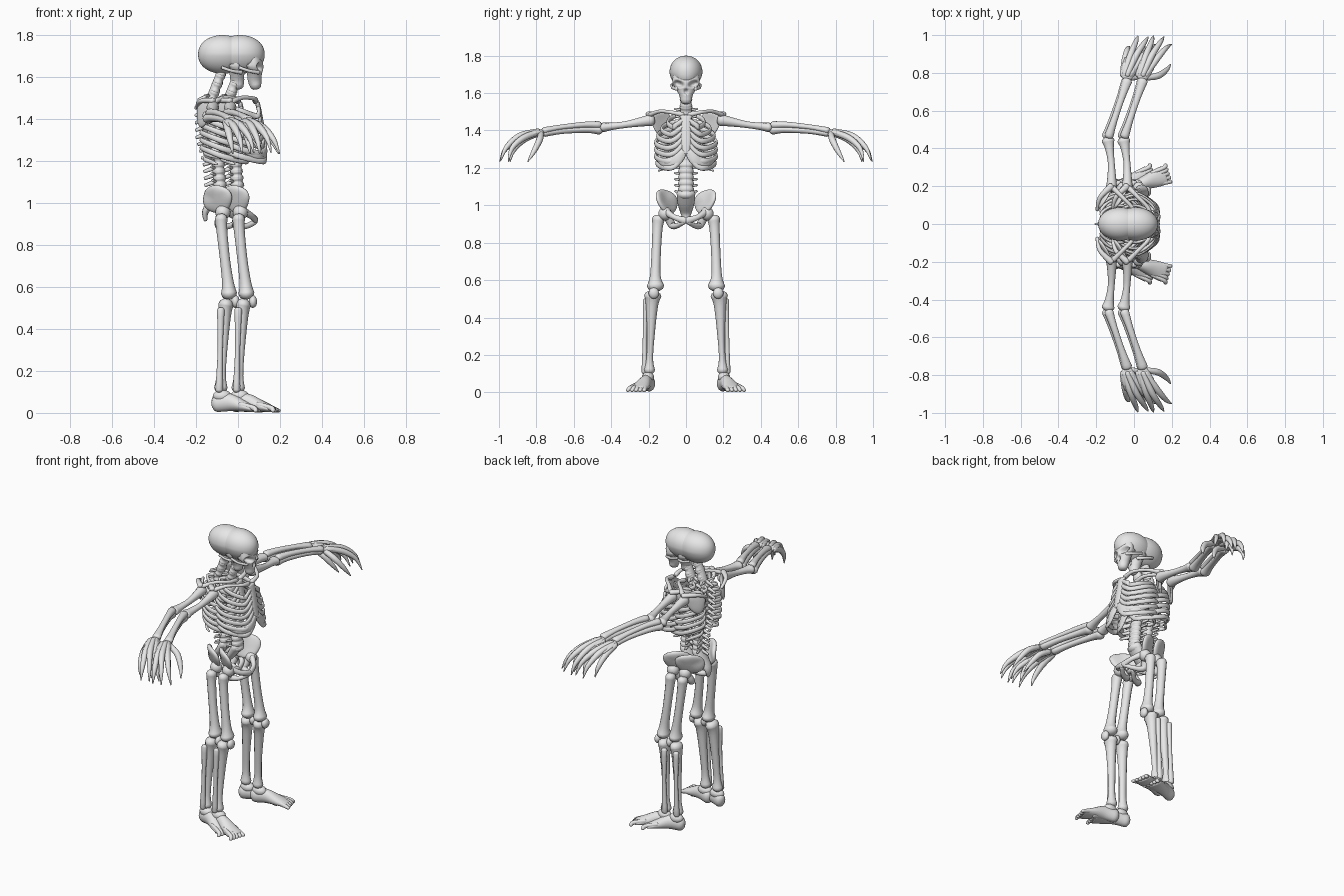
import bpy, bmesh, math
from mathutils import Vector

bone = bpy.data.materials.new("bone_grey")
bone.diffuse_color = (0.8, 0.8, 0.8, 1)
X, Y, Z = Vector((1, 0, 0)), Vector((0, 1, 0)), Vector((0, 0, 1))
OFFSET = 0.083          # every bone is repeated once, set forward by this much


def finish(name, bm, mirror=True, mods=()):
    """Turn a bmesh into a smooth object with mirrored side and forward copy."""
    bmesh.ops.recalc_face_normals(bm, faces=bm.faces)
    me = bpy.data.meshes.new(name)
    bm.to_mesh(me)
    bm.free()
    me.materials.append(bone)
    for p in me.polygons:
        p.use_smooth = True
    ob = bpy.data.objects.new(name, me)
    bpy.context.collection.objects.link(ob)
    for kind, props in mods:
        m = ob.modifiers.new(kind.title(), kind)
        for k, v in props.items():
            setattr(m, k, v)
    if mirror:
        m = ob.modifiers.new("Mirror", 'MIRROR')
        m.use_axis = (False, True, False)
        m.use_mirror_merge = False
    m = ob.modifiers.new("Forward copy", 'ARRAY')
    m.use_relative_offset = False
    m.use_constant_offset = True
    m.constant_offset_displace = (OFFSET, 0, 0)
    m.count = 2
    return ob


def loft(bm, pts, ref=Z, segs=12, steps=4):
    """Smooth bone through (x, y, z, ra, rb); ra lies along ref, rb across it."""
    n, path = len(pts), []
    for i in range(n - 1):
        q = [pts[max(i - 1, 0)], pts[i], pts[i + 1], pts[min(i + 2, n - 1)]]
        for s in range(steps + (i == n - 2)):
            t = s / steps
            path.append([0.5 * (2 * b + (c - a) * t + (2 * a - 5 * b + 4 * c - d) * t * t
                                + (3 * b - a - 3 * c + d) * t ** 3) for a, b, c, d in zip(*q)])
    P = [Vector(p[:3]) for p in path]
    rings = []

    def ring(c, t, ra, rb):
        b = t.cross(ref).normalized()
        a = b.cross(t).normalized()
        rings.append([bm.verts.new(c + a * ra * math.cos(w) + b * rb * math.sin(w))
                      for w in (2 * math.pi * k / segs for k in range(segs))])

    caps = ((0.75, 0.45), (0.45, 0.85))
    last = len(P) - 1
    for i, c in enumerate(P):
        t = (P[min(i + 1, last)] - P[max(i - 1, 0)]).normalized()
        ra, rb = path[i][3:]
        if i == 0:
            for o, k in caps:
                ring(c - t * o * min(ra, rb), t, ra * k, rb * k)
        ring(c, t, ra, rb)
        if i == last:
            for o, k in reversed(caps):
                ring(c + t * o * min(ra, rb), t, ra * k, rb * k)
    for r0, r1 in zip(rings, rings[1:]):
        for k in range(segs):
            bm.faces.new((r0[k], r0[(k + 1) % segs], r1[(k + 1) % segs], r1[k]))
    bm.faces.new(rings[0])
    bm.faces.new(rings[-1])


def bone_part(name, paths, ref=Z, mirror=True, **kw):
    bm = bmesh.new()
    for p in paths:
        loft(bm, p, ref, **kw)
    return finish(name, bm, mirror)


def ball(name, c, r, mirror=True):
    bm = bmesh.new()
    bmesh.ops.create_uvsphere(bm, u_segments=16, v_segments=10, radius=1)
    for v in bm.verts:
        v.co = Vector(c) + Vector(a * b for a, b in zip(v.co, r))
    return finish(name, bm, mirror)


def plate(name, outline, centre, thick):
    """Dished plate: outline fanned around a centre, thickened and rounded."""
    bm = bmesh.new()
    c = bm.verts.new(centre)
    vs = [bm.verts.new(p) for p in outline]
    for i, v in enumerate(vs):
        bm.faces.new((c, v, vs[(i + 1) % len(vs)]))
    return finish(name, bm, True, (('SOLIDIFY', {"thickness": thick, "offset": 0}),
                                   ('SUBSURF', {"levels": 2, "render_levels": 2})))


# Skull: cranium and face, both dented with the same eye and nose hollows
def hollow(bm):
    for v in bm.verts:
        if v.co.x > -0.03:
            y, z = abs(v.co.y), v.co.z
            eye = math.hypot((y - 0.04) / 0.029, (z - 1.648 - 0.25 * (y - 0.04)) / 0.02)
            nose = math.hypot(y / 0.012, (z - 1.607) / 0.018)
            for d, depth in ((eye, 0.04), (nose, 0.02)):
                if d < 1:
                    v.co.x -= depth * min(1, 2 * (1 - d))


bm = bmesh.new()
bmesh.ops.create_uvsphere(bm, u_segments=64, v_segments=48, radius=1)
for v in bm.verts:
    u = v.co.copy()
    u.z = math.copysign(abs(u.z) ** 0.9, u.z)
    pinch = 1 - 0.18 * max(0, -u.z)
    v.co = (-0.073 + 0.117 * u.x, 0.088 * u.y * pinch, 1.708 + 0.092 * u.z)
hollow(bm)
finish("cranium", bm, False)

bm = bmesh.new()
loft(bm, [(-0.012, 0, 1.69, 0.04, 0.07), (-0.005, 0, 1.65, 0.043, 0.072), (-0.004, 0, 1.615, 0.036, 0.05),
          (-0.003, 0, 1.585, 0.033, 0.035), (0.0, 0, 1.562, 0.028, 0.03)], X, segs=48, steps=8)
hollow(bm)
finish("face", bm, False)
bone_part("cheekbone", [[(0.015, 0.05, 1.622, 0.01, 0.008), (-0.03, 0.074, 1.63, 0.008, 0.006),
                         (-0.075, 0.076, 1.645, 0.008, 0.006)]])

# Spine: stacked vertebrae with spurs at the back
spine = [(-0.085, 1.07), (-0.095, 1.2), (-0.13, 1.33), (-0.135, 1.47), (-0.075, 1.63)]
bodies, spurs, wings = [], [], []
for i in range(17):
    f = i / 16 * 3.999
    k, t = int(f), f % 1
    (x0, z0), (x1, z1) = spine[k], spine[k + 1]
    x, z = x0 + (x1 - x0) * t, z0 + (z1 - z0) * t
    w = 0.044 - 0.011 * i / 16
    dx, dz = (x1 - x0) * 0.09, (z1 - z0) * 0.09
    bodies.append([(x - dx, 0, z - dz, w * 0.75, w), (x, 0, z, w * 0.6, w * 0.82),
                   (x + dx, 0, z + dz, w * 0.75, w)])
    if i < 14:
        spurs.append([(x - 0.02, 0, z, 0.012, 0.009), (x - 0.068, 0, z - 0.018, 0.008, 0.006)])
        wings.append([(x - 0.02, 0.02, z, 0.008, 0.008), (x - 0.035, 0.058, z + 0.005, 0.006, 0.006)])
bone_part("vertebrae", bodies, X, False, steps=2)
bone_part("spine_cord", [[(x, 0, z, 0.022, 0.027) for x, z in spine]], X, False)
bone_part("vertebra_spurs", spurs, Z, False, segs=8, steps=1)
bone_part("vertebra_wings", wings, Z, True, segs=8, steps=1)

# Rib cage
ribs = []
for i, w in enumerate((0.6, 0.8, 0.93, 1, 1, 1, 0.96)):
    z = 1.485 - 0.036 * i
    fx = 0.004 + 0.005 * i
    ribs.append([(-0.145, 0.02, z, 0.01, 0.008), (-0.175, 0.085 * w, z - 0.005, 0.012, 0.008),
                 (-0.13, 0.148 * w, z - 0.025, 0.013, 0.008), (-0.06, 0.16 * w, z - 0.05, 0.014, 0.008),
                 (fx - 0.005, 0.11 * w, z - 0.07, 0.014, 0.008), (fx + 0.012, 0.06, z - 0.06, 0.014, 0.009),
                 (fx + 0.01, 0.015, z - 0.03 + 0.004 * i, 0.012, 0.009)])
for i in range(2):      # floating ribs
    z = 1.245 - 0.03 * i
    ribs.append([(-0.13, 0.02, z, 0.01, 0.008), (-0.16, 0.08, z - 0.005, 0.011, 0.008),
                 (-0.125, 0.13, z - 0.02, 0.01, 0.007), (-0.08 - 0.02 * i, 0.145, z - 0.03, 0.005, 0.005)])
bone_part("ribs", ribs)
bone_part("costal_arch", [[(0.045, 0.012, 1.285, 0.02, 0.008), (0.046, 0.055, 1.238, 0.03, 0.009),
                           (0.015, 0.115, 1.228, 0.025, 0.009), (-0.05, 0.152, 1.25, 0.014, 0.008)]])
bone_part("sternum", [[(0.01, 0, 1.475, 0.011, 0.034), (0.018, 0, 1.44, 0.011, 0.026),
                       (0.034, 0, 1.35, 0.011, 0.028), (0.044, 0, 1.28, 0.01, 0.02)]], X, False)

# Shoulder girdle
bone_part("collarbone", [[(0.0, 0.02, 1.485, 0.014, 0.014), (-0.005, 0.08, 1.497, 0.01, 0.011),
                          (-0.06, 0.14, 1.502, 0.01, 0.011), (-0.11, 0.19, 1.485, 0.013, 0.015)]])
plate("shoulder_blade", [(-0.19, 0.07, 1.5), (-0.14, 0.14, 1.51), (-0.11, 0.2, 1.48), (-0.12, 0.185, 1.43),
                         (-0.17, 0.135, 1.34), (-0.195, 0.085, 1.37)], (-0.18, 0.12, 1.44), 0.02)
bone_part("blade_ridge", [[(-0.195, 0.075, 1.455, 0.009, 0.009), (-0.18, 0.14, 1.485, 0.011, 0.012),
                           (-0.12, 0.2, 1.488, 0.014, 0.018)]])

# Arm
bone_part("upper_arm", [[(-0.12, 0.19, 1.455, 0.032, 0.03), (-0.118, 0.23, 1.448, 0.026, 0.025),
                         (-0.12, 0.32, 1.432, 0.018, 0.018), (-0.13, 0.4, 1.422, 0.02, 0.023),
                         (-0.137, 0.44, 1.417, 0.026, 0.034)]])
bone_part("forearm", [
    [(-0.14, 0.465, 1.402, 0.024, 0.03), (-0.12, 0.53, 1.405, 0.018, 0.022),
     (-0.075, 0.66, 1.398, 0.016, 0.02), (-0.042, 0.755, 1.385, 0.019, 0.026)],
    [(-0.132, 0.468, 1.43, 0.02, 0.024), (-0.105, 0.55, 1.43, 0.016, 0.018),
     (-0.065, 0.67, 1.417, 0.014, 0.018), (-0.036, 0.757, 1.4, 0.018, 0.026)]])

# Hand with clawed fingers
bone_part("palm", [[(-0.04, 0.775, 1.39, 0.016, 0.03), (-0.025, 0.82, 1.385, 0.014, 0.042),
                    (-0.008, 0.865, 1.368, 0.012, 0.044)]])
fingers = [
    [(-0.02, 0.79, 1.39), (0.035, 0.87, 1.36), (0.085, 0.93, 1.305), (0.115, 0.95, 1.235)],
    [(-0.035, 0.79, 1.395), (0.01, 0.89, 1.37), (0.055, 0.96, 1.31), (0.075, 0.99, 1.24)],
    [(-0.05, 0.79, 1.39), (-0.02, 0.89, 1.365), (0.01, 0.965, 1.3), (0.02, 0.995, 1.235)],
    [(-0.06, 0.79, 1.385), (-0.048, 0.87, 1.35), (-0.035, 0.925, 1.29), (-0.025, 0.94, 1.235)],
    [(-0.015, 0.775, 1.38), (0.045, 0.785, 1.345), (0.088, 0.815, 1.285), (0.11, 0.845, 1.235)]]
bone_part("fingers", [[p + (r, r) for p, r in zip(f, (0.016, 0.018, 0.013, 0.003))] for f in fingers],
          Z, segs=10)

# Pelvis
bone_part("sacrum", [[(-0.085, 0, 1.065, 0.03, 0.05), (-0.12, 0, 1.01, 0.024, 0.045),
                      (-0.155, 0, 0.96, 0.016, 0.03), (-0.155, 0, 0.92, 0.009, 0.014)]], X, False)
plate("hip_wing", [(-0.165, 0.04, 1.05), (-0.14, 0.1, 1.085), (-0.09, 0.15, 1.09), (-0.025, 0.165, 1.06),
                   (-0.025, 0.145, 1.0), (-0.055, 0.1, 0.945), (-0.12, 0.07, 0.95), (-0.17, 0.045, 0.98)],
      (-0.105, 0.115, 1.02), 0.03)
ball("hip_socket", (-0.072, 0.112, 0.955), (0.036, 0.036, 0.036))
bone_part("pubic_bone", [[(-0.055, 0.1, 0.96, 0.02, 0.018), (-0.015, 0.06, 0.935, 0.015, 0.014),
                          (0.0, 0.005, 0.918, 0.02, 0.013)]])
bone_part("seat_bone", [[(-0.08, 0.1, 0.945, 0.022, 0.02), (-0.092, 0.075, 0.895, 0.021, 0.02),
                         (-0.045, 0.05, 0.89, 0.014, 0.014), (-0.005, 0.015, 0.908, 0.013, 0.013)]], Y)

# Leg
bone_part("thigh_bone", [[(-0.08, 0.148, 0.925, 0.03, 0.034), (-0.077, 0.153, 0.87, 0.026, 0.027),
                          (-0.062, 0.16, 0.73, 0.024, 0.025), (-0.048, 0.164, 0.62, 0.028, 0.029),
                          (-0.043, 0.163, 0.57, 0.038, 0.046)]], X)
bone_part("thigh_head", [[(-0.08, 0.15, 0.92, 0.02, 0.02), (-0.075, 0.115, 0.945, 0.024, 0.024)]])
ball("kneecap", (-0.012, 0.172, 0.53), (0.02, 0.028, 0.03))
bone_part("shin_bone", [[(-0.058, 0.178, 0.515, 0.036, 0.046), (-0.064, 0.182, 0.46, 0.03, 0.032),
                         (-0.074, 0.188, 0.3, 0.023, 0.02), (-0.08, 0.194, 0.18, 0.022, 0.018),
                         (-0.082, 0.196, 0.12, 0.032, 0.03)]], X)
bone_part("calf_bone", [[(-0.082, 0.215, 0.49, 0.018, 0.016), (-0.085, 0.22, 0.3, 0.012, 0.011),
                         (-0.09, 0.222, 0.11, 0.018, 0.016)]], X)

# Foot: ankle, sole wedge and toes
ball("ankle", (-0.075, 0.203, 0.08), (0.045, 0.033, 0.03))
bone_part("foot", [[(-0.1, 0.195, 0.046, 0.042, 0.032), (-0.04, 0.215, 0.05, 0.042, 0.034),
                    (0.025, 0.238, 0.033, 0.028, 0.046), (0.075, 0.258, 0.019, 0.016, 0.05)]], Z, segs=16)
bone_part("toes", [[(0.01, 0.238 + 0.016 * k, 0.04, 0.012, 0.01),
                    (0.075, 0.258 + 0.02 * k, 0.023, 0.013, 0.012),
                    (0.112 - 0.007 * (k + 2), 0.268 + 0.022 * k, 0.01, 0.009, 0.011)]
                   for k in range(-2, 3)], Z, segs=10)
